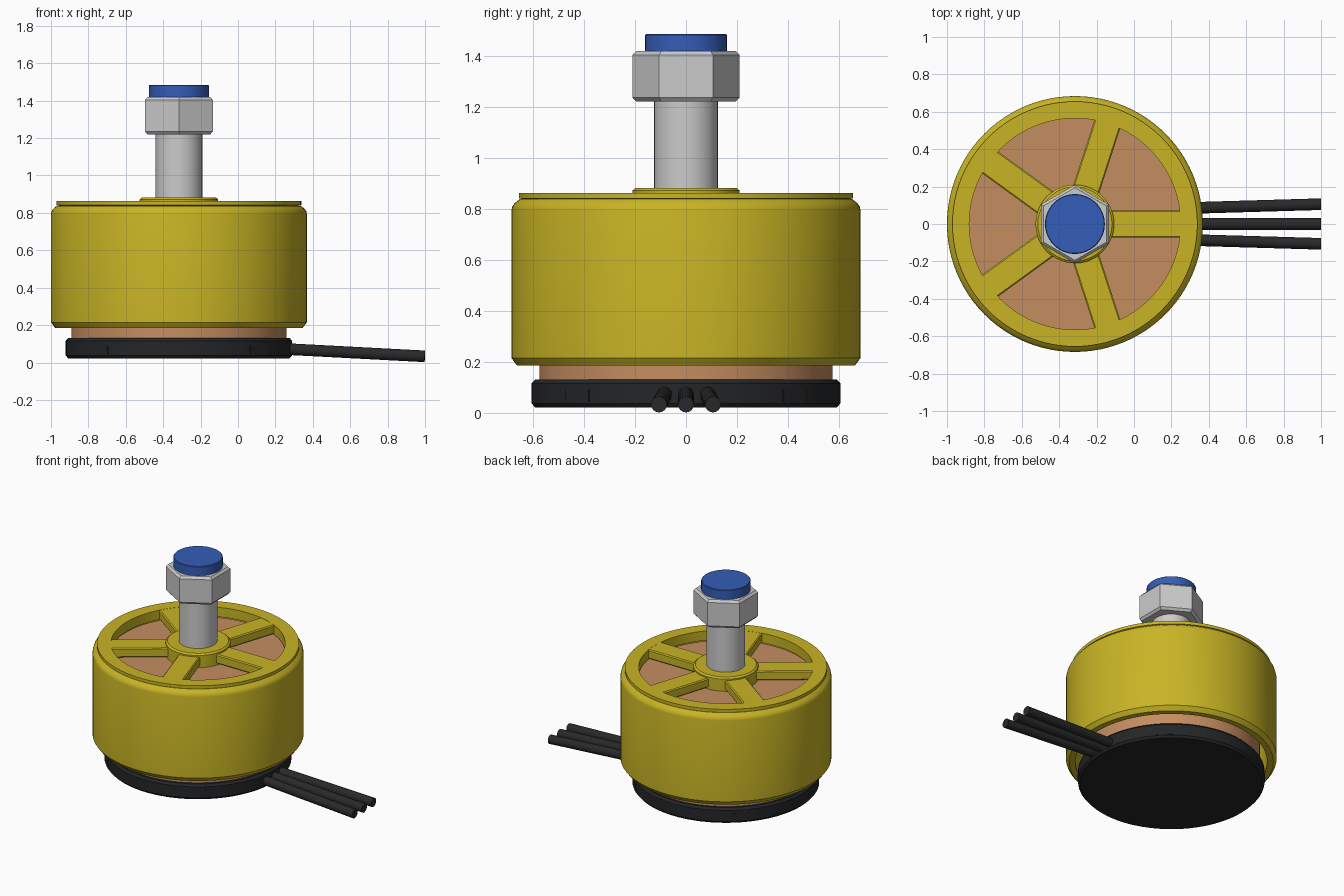
import bpy, bmesh, math
from mathutils import Vector, Matrix

if "Cube" in bpy.data.objects:
    bpy.data.objects.remove(bpy.data.objects["Cube"])

CX = -0.316  # motor axis


def material(name, rgb):
    m = bpy.data.materials.new(name)
    m.diffuse_color = (*rgb, 1)
    m.use_nodes = True
    m.node_tree.nodes["Principled BSDF"].inputs["Base Color"].default_value = m.diffuse_color
    return m


YELLOW = material("yellow_metal", (0.58, 0.46, 0.018))
COPPER = material("copper", (0.56, 0.27, 0.12))
BLACK = material("black_plastic", (0.018, 0.019, 0.021))
RUBBER = material("wire_rubber", (0.022, 0.022, 0.024))
BLUE = material("blue_insert", (0.035, 0.11, 0.48))


def finish(bm, name, mat=None, angle=25):
    bmesh.ops.recalc_face_normals(bm, faces=bm.faces[:])
    me = bpy.data.meshes.new(name)
    bm.to_mesh(me)
    bm.free()
    ob = bpy.data.objects.new(name, me)
    bpy.context.collection.objects.link(ob)
    if mat:
        me.materials.append(mat)
    bpy.ops.object.select_all(action='DESELECT')
    ob.select_set(True)
    bpy.context.view_layer.objects.active = ob
    bpy.ops.object.shade_smooth_by_angle(angle=math.radians(angle))
    return ob


def lathe(name, profile, mat=None, segs=96, closed=False, start=0.0):
    """Turn an (r, z) profile about the motor axis; open profiles get capped."""
    bm = bmesh.new()
    rings = []
    for r, z in profile:
        rings.append([bm.verts.new((CX + r * math.cos(start + math.tau * i / segs),
                                    r * math.sin(start + math.tau * i / segs), z))
                      for i in range(segs)])
    pairs = list(zip(rings, rings[1:]))
    if closed:
        pairs.append((rings[-1], rings[0]))
    else:
        bm.faces.new(rings[0])
        bm.faces.new(rings[-1])
    for a, b in pairs:
        for i in range(segs):
            j = (i + 1) % segs
            bm.faces.new((a[i], a[j], b[j], b[i]))
    return finish(bm, name, mat)


def radial_box(name, mid, size, angle, mat, bevel):
    """Box centred at radius/height mid, turned about the motor axis."""
    bm = bmesh.new()
    bmesh.ops.create_cube(bm, size=1)
    bmesh.ops.scale(bm, vec=size, verts=bm.verts)
    if bevel:
        bmesh.ops.bevel(bm, geom=bm.edges[:], offset=bevel, segments=1, affect='EDGES')
    bm.transform(Matrix.Translation((CX, 0, 0)) @ Matrix.Rotation(angle, 4, 'Z')
                 @ Matrix.Translation((mid[0], 0, mid[1])))
    return finish(bm, name, mat)


def rod(name, a, b, r, mat):
    a, b = Vector(a), Vector(b)
    d = b - a
    bm = bmesh.new()
    bmesh.ops.create_cone(bm, cap_ends=True, segments=24, radius1=r, radius2=r, depth=d.length)
    bm.transform(Matrix.Translation((a + b) / 2) @ d.to_track_quat('Z', 'Y').to_matrix().to_4x4())
    return finish(bm, name, mat)


# Base plate with four rim tabs
lathe("base_plate", [(0.592, 0.022), (0.605, 0.037), (0.605, 0.116), (0.592, 0.131)], BLACK)
for k in range(4):
    radial_box(f"base_tab_{k + 1}", (0.565, 0.067), (0.08, 0.13, 0.05),
               math.radians(45 + 90 * k), BLACK, 0)

# Copper stator
lathe("stator", [(0.575, 0.12), (0.575, 0.785)], COPPER)

# Rotating bell: hollow can and the window ring on top
lathe("bell", [(0.622, 0.185), (0.662, 0.185), (0.684, 0.215), (0.684, 0.795),
               (0.681, 0.809), (0.673, 0.821), (0.652, 0.838), (0.622, 0.838)], YELLOW, closed=True)
lathe("bell_top_ring", [(0.565, 0.795), (0.64, 0.795), (0.64, 0.838), (0.655, 0.841),
                        (0.655, 0.863), (0.565, 0.863)], YELLOW, closed=True)

# Five spokes and hub
for k in range(5):
    radial_box(f"bell_spoke_{k + 1}", (0.375, 0.829), (0.40, 0.145, 0.066),
               math.tau * k / 5, YELLOW, 0.007)
lathe("bell_hub", [(0.205, 0.78), (0.21, 0.785), (0.21, 0.872), (0.198, 0.882)], YELLOW)

# Shaft, hexagonal nut and blue insert
lathe("shaft", [(0.125, 0.86), (0.125, 1.25)], segs=64)
lathe("lock_nut", [(0.194, 1.22), (0.21, 1.236), (0.21, 1.403), (0.194, 1.419)],
      segs=6, start=math.pi / 2)
lathe("nut_insert", [(0.16, 1.40), (0.16, 1.481), (0.156, 1.485)], BLUE, segs=64)

# Three phase wires, fanning out slightly
for k in (-1, 0, 1):
    rod(f"wire_{k + 2}", (0.18, 0.082 * k, 0.076), (0.999, 0.106 * k, 0.033), 0.031, RUBBER)
